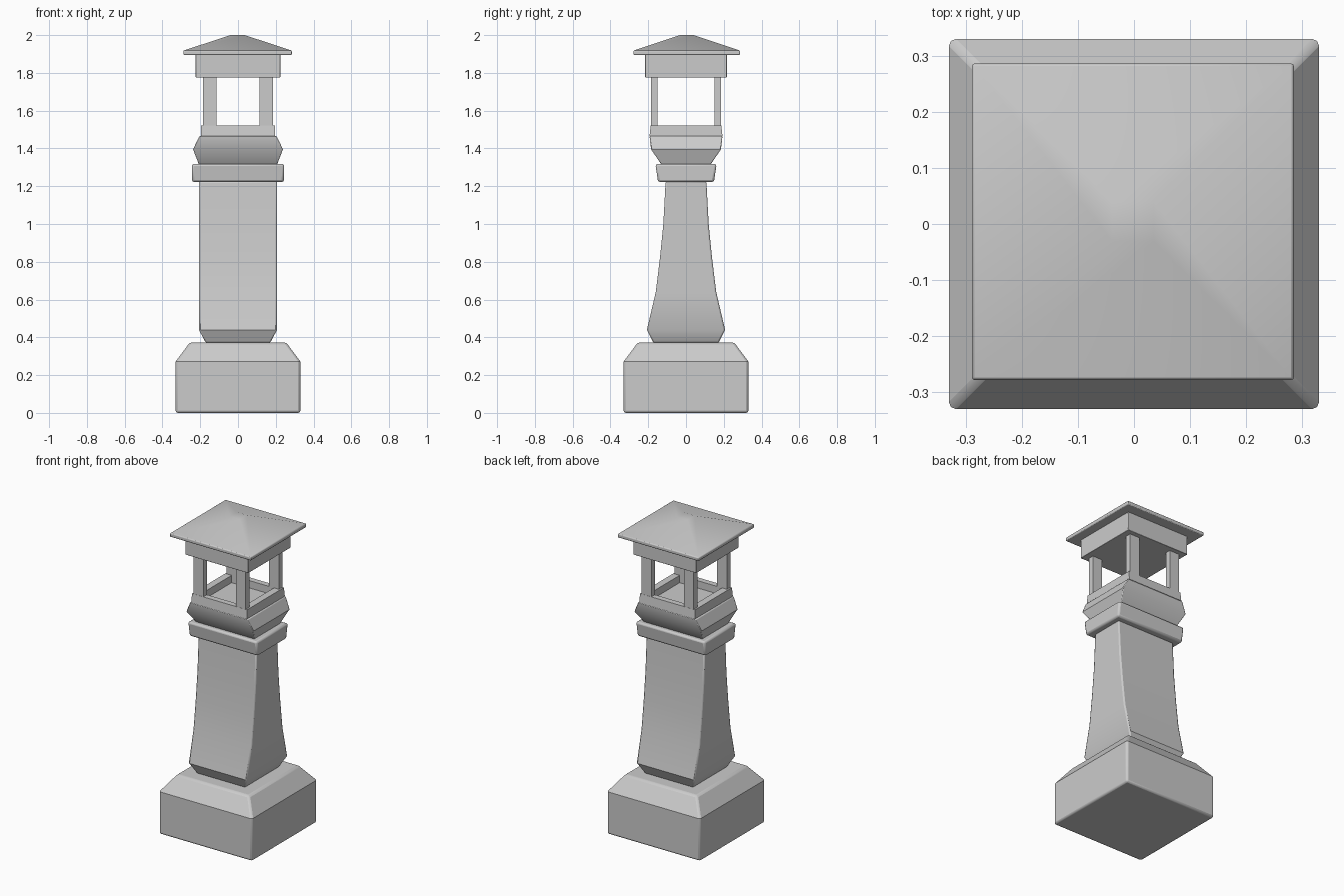
import bpy, bmesh, math

if "Cube" in bpy.data.objects:
    bpy.data.objects.remove(bpy.data.objects["Cube"])


def finish(name, bm, bevel=0.0, segments=2):
    bmesh.ops.recalc_face_normals(bm, faces=bm.faces)
    mesh = bpy.data.meshes.new(name)
    bm.to_mesh(mesh)
    bm.free()
    ob = bpy.data.objects.new(name, mesh)
    bpy.context.collection.objects.link(ob)
    if bevel:
        mod = ob.modifiers.new("soft_edges", "BEVEL")
        mod.width = bevel
        mod.segments = segments
        mod.limit_method = "ANGLE"
        mod.angle_limit = math.radians(50)
    bpy.ops.object.select_all(action="DESELECT")
    bpy.context.view_layer.objects.active = ob
    ob.select_set(True)
    bpy.ops.object.shade_smooth_by_angle(angle=math.radians(28))
    return ob


def stack(name, rings, bevel=0.0, centre=(0, 0), segments=2):
    """Closed loft through rectangles given as (half x, half y, z)."""
    bm = bmesh.new()
    cx, cy = centre
    loops = [[bm.verts.new((cx + sx * hx, cy + sy * hy, z))
              for sx, sy in ((-1, -1), (1, -1), (1, 1), (-1, 1))]
             for hx, hy, z in rings]
    for a, b in zip(loops, loops[1:]):
        for i in range(4):
            j = (i + 1) % 4
            bm.faces.new((a[i], a[j], b[j], b[i]))
    bm.faces.new(loops[0][::-1])
    bm.faces.new(loops[-1])
    return finish(name, bm, bevel, segments)


# Chamfered plinth
stack("base", [(.33, .33, 0), (.33, .33, .272), (.255, .255, .373)], .012)

# Shaft: straight across the front, flared at the foot from the side
stack("shaft", [(.17, .172, .37), (.207, .207, .44), (.207, .16, .64),
                (.207, .138, .82), (.207, .12, 1.0), (.207, .108, 1.225)], .008)

# Collar above the shaft
stack("collar", [(.243, .148, 1.222), (.245, .162, 1.318)], .012)

# Swelling neck with a recessed tray on top
stack("neck", [(.207, .13, 1.315), (.238, .185, 1.395), (.205, .193, 1.465)], .004)
stack("lantern_tray", [(.197, .193, 1.465), (.195, .187, 1.522),
                       (.15, .15, 1.522), (.15, .15, 1.475)])

# Four lantern posts
for sx in (-1, 1):
    for sy in (-1, 1):
        stack("lantern_post", [(.035, .018, 1.50), (.035, .018, 1.79)], 0,
              (sx * .15, sy * .168))

# Lintel block under the roof
stack("lintel", [(.224, .216, 1.775), (.224, .216, 1.9)], .003)

# Hipped roof with a small flat top
stack("roof", [(.287, .282, 1.895), (.287, .282, 1.918), (.037, .035, 2.0)],
      .005, (-.002, .004))
